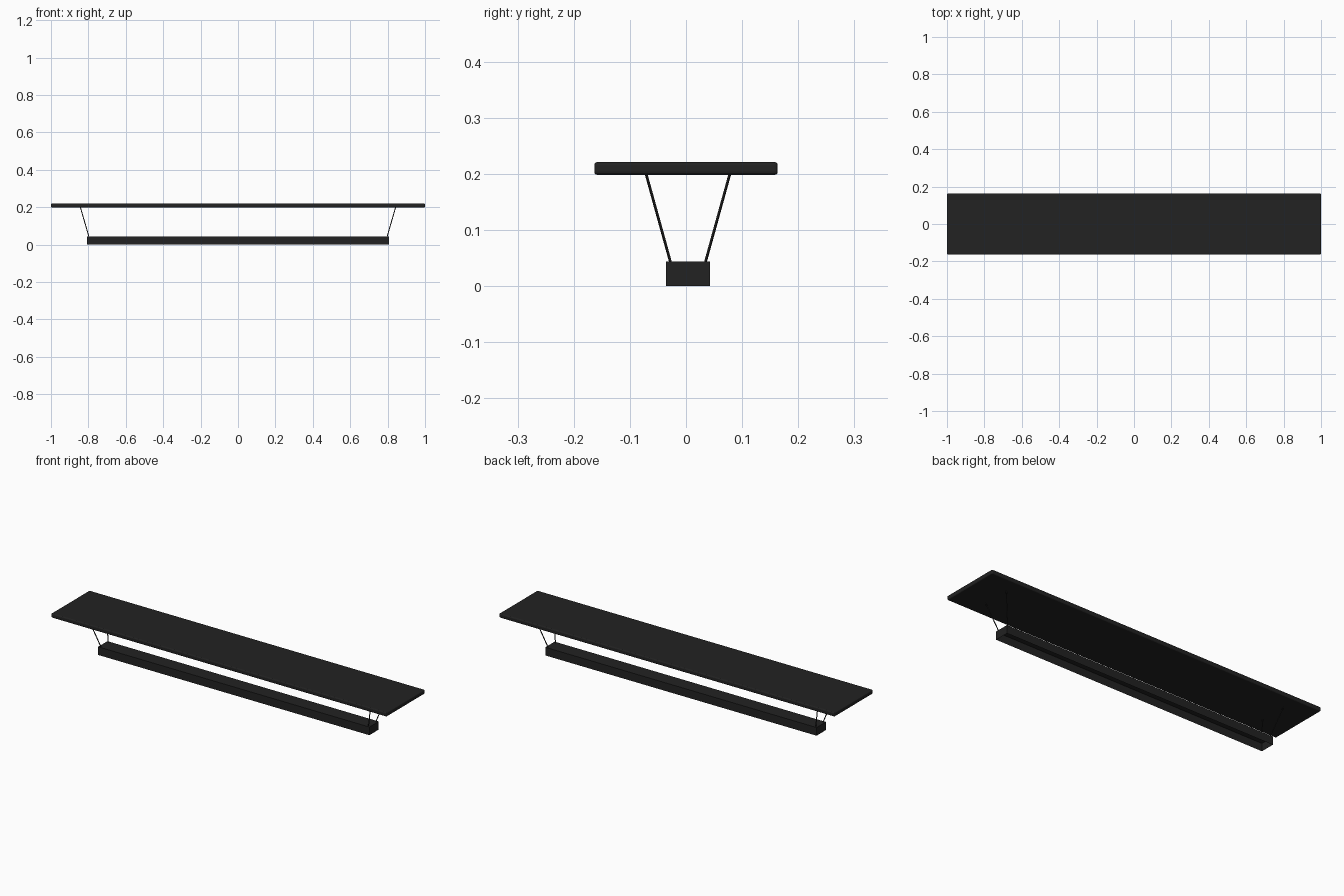
import bpy, bmesh
from mathutils import Vector

if "Cube" in bpy.data.objects:
    bpy.data.objects.remove(bpy.data.objects["Cube"])

black = bpy.data.materials.new("black_metal")
black.diffuse_color = (0.016, 0.016, 0.016, 1)
black.use_nodes = True
black.node_tree.nodes["Principled BSDF"].inputs["Base Color"].default_value = black.diffuse_color
BAR_Y = 0.0035  # small offset of bar and wires


def box(name, size, centre):
    bm = bmesh.new()
    bmesh.ops.create_cube(bm, size=1)
    bmesh.ops.scale(bm, vec=size, verts=bm.verts)
    me = bpy.data.meshes.new(name)
    bm.to_mesh(me)
    bm.free()
    ob = bpy.data.objects.new(name, me)
    ob.location = centre
    bpy.context.collection.objects.link(ob)
    me.materials.append(black)
    return ob


def wire(name, a, b, r=0.0025):
    a, b = Vector(a), Vector(b)
    bpy.ops.mesh.primitive_cylinder_add(vertices=12, radius=r, depth=(b - a).length,
                                        location=(a + b) / 2)
    ob = bpy.context.object
    ob.name = name
    ob.rotation_euler = (b - a).to_track_quat('Z', 'Y').to_euler()
    ob.data.materials.append(black)
    bpy.ops.object.shade_smooth_by_angle()


# top board with softened edges
board = box("top_board", (2, 0.327, 0.023), (0, 0, 0.2095))
bev = board.modifiers.new("soft_edges", 'BEVEL')
bev.width = 0.006
bev.segments = 3

# hanging bar: thin-walled channel, closed ends, open underneath
bar = box("lower_bar", (1.616, 0.079, 0.044), (0, BAR_Y, 0.022))
bm = bmesh.new()
bm.from_mesh(bar.data)
bottom = [f for f in bm.faces if f.normal.z < -0.9]
bmesh.ops.inset_region(bm, faces=bottom, thickness=0.003)
bmesh.ops.translate(bm, vec=(0, 0, 0.040), verts=bottom[0].verts)
bm.to_mesh(bar.data)
bm.free()

# four splayed suspension wires
for sx, xn in ((-1, "left"), (1, "right")):
    for sy, yn in ((-1, "front"), (1, "back")):
        wire(f"{yn}_{xn}_wire",
             (sx * 0.797, BAR_Y + sy * 0.031, 0.042),
             (sx * 0.843, BAR_Y + sy * 0.075, 0.201))
